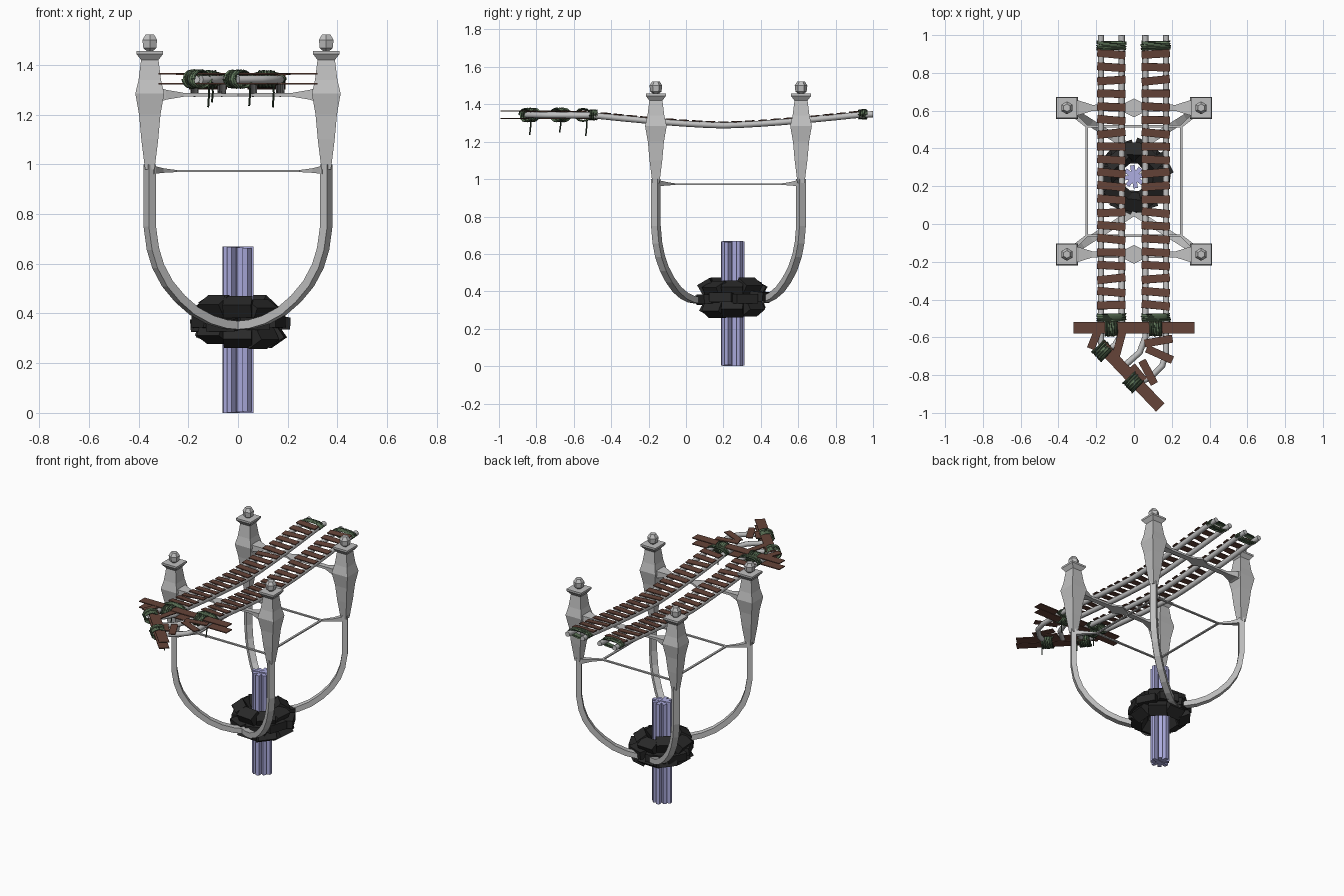
import bpy, bmesh, math, random
from mathutils import Vector, Matrix

random.seed(4)
if "Cube" in bpy.data.objects:
    bpy.data.objects.remove(bpy.data.objects["Cube"])


def material(name, rgb):
    m = bpy.data.materials.new(name)
    m.use_nodes = True
    m.diffuse_color = (*rgb, 1)
    m.node_tree.nodes["Principled BSDF"].inputs["Base Color"].default_value = (*rgb, 1)
    return m


GREY = material("pale grey", (0.53, 0.53, 0.53))
BROWN = material("brown wood", (0.13, 0.057, 0.04))
DARK = material("dark stone", (0.022, 0.022, 0.022))
LILAC = material("lilac crystal", (0.42, 0.42, 0.75))
GREEN = material("green rope", (0.13, 0.2, 0.11))
DEEP = material("dark green rope", (0.035, 0.06, 0.035))
X, Y, Z = Vector((1, 0, 0)), Vector((0, 1, 0)), Vector((0, 0, 1))
MID = 0.227      # centre of the four posts along y
CORE = 0.25      # centre of the crystal along y
CORNERS = [(sx, sy) for sx in (-1, 1) for sy in (-1, 1)]


def finish(bm, name, mat):
    bmesh.ops.recalc_face_normals(bm, faces=bm.faces)
    me = bpy.data.meshes.new(name)
    bm.to_mesh(me)
    bm.free()
    me.materials.append(mat)
    ob = bpy.data.objects.new(name, me)
    bpy.context.collection.objects.link(ob)
    return ob


def loft(name, sections, u, v, mat, sides=4):
    """Skin polygons given as (centre, half size along u, half size along v)."""
    bm = bmesh.new()
    k = 1 / math.cos(math.pi / sides) if sides == 4 else 1
    rings = []
    for c, a, b in sections:
        ring = []
        for i in range(sides):
            t = math.tau * (i + 0.5) / sides
            ring.append(bm.verts.new(Vector(c) + u * a * k * math.cos(t) + v * b * k * math.sin(t)))
        rings.append(ring)
    for r, s in zip(rings, rings[1:]):
        for i in range(sides):
            j = (i + 1) % sides
            bm.faces.new((r[i], r[j], s[j], s[i]))
    bm.faces.new(rings[0])
    bm.faces.new(rings[-1])
    return finish(bm, name, mat)


def box(name, centre, size, mat, rot=None):
    bm = bmesh.new()
    m = Matrix.Translation(centre) @ (rot or Matrix()) @ Matrix.Diagonal((*size, 1))
    bmesh.ops.create_cube(bm, size=1, matrix=m)
    return finish(bm, name, mat)


def tube(name, pts, radius, mat, res=1):
    cu = bpy.data.curves.new(name, "CURVE")
    cu.dimensions = "3D"
    cu.bevel_depth, cu.bevel_resolution, cu.use_fill_caps = radius, res, True
    sp = cu.splines.new("POLY")
    sp.points.add(len(pts) - 1)
    for p, co in zip(sp.points, pts):
        p.co = (*co, 1)
    cu.materials.append(mat)
    ob = bpy.data.objects.new(name, cu)
    bpy.context.collection.objects.link(ob)
    bpy.ops.object.select_all(action="DESELECT")
    ob.select_set(True)
    bpy.context.view_layer.objects.active = ob
    bpy.ops.object.convert(target="MESH")
    bpy.ops.object.shade_smooth_by_angle(angle=math.radians(50))


def coil(name, centre, angle, wide, tall, length, turns):
    """Two interleaved ropes wound round an axis lying flat at the given angle."""
    axis = Vector((math.cos(angle), math.sin(angle), 0))
    side = Vector((-axis.y, axis.x, 0))
    for phase, mat in ((0, GREEN), (math.pi, DEEP)):
        pts = []
        for i in range(turns * 12 + 1):
            t = math.tau * i / 12
            wob = 1 + random.uniform(-0.06, 0.06)
            along = length * (i / (turns * 12) - 0.5)
            pts.append(Vector(centre) + axis * along
                       + side * wide * wob * math.cos(t + phase) + Z * tall * wob * math.sin(t + phase))
        tube(name, pts, length / turns * 0.33, mat, 0)


# Four posts with caps and finials, and their curved arms
POST = [(0.98, 0.019), (1.1, 0.034), (1.2, 0.043), (1.285, 0.058), (1.34, 0.045),
        (1.42, 0.035), (1.445, 0.054), (1.457, 0.054)]
FINIAL = [(1.457, 0.016), (1.468, 0.03), (1.5, 0.034), (1.522, 0.02)]
ARM = [(1.0, 0), (0.75, 0), (0.66, 0.035), (0.59, 0.095), (0.52, 0.2), (0.46, 0.34),
       (0.41, 0.5), (0.375, 0.68), (0.357, 0.85), (0.352, 1)]
for sx, sy in CORNERS:
    px, py = 0.355 * sx, MID + 0.388 * sy
    loft("post", [((px, py, z), r, r) for z, r in POST], X, Y, GREY)
    loft("post_finial", [((px, py, z), r, r) for z, r in FINIAL], X, Y, GREY, 6)
    path = [Vector((px * (1 - f), py - sy * 0.225 * f, z)) for z, f in ARM]
    flat = Vector((-px, -sy * 0.225, 0)).normalized()
    normal = flat.cross(Z)
    bm = bmesh.new()
    rings = []
    for i, p in enumerate(path):
        t = (path[min(i + 1, len(path) - 1)] - path[max(i - 1, 0)]).normalized()
        out = t.cross(normal)
        rings.append([bm.verts.new(p + normal * 0.02 * a + out * 0.017 * b)
                      for a, b in ((-1, -1), (1, -1), (1, 1), (-1, 1))])
    for r, s in zip(rings, rings[1:]):
        for i in range(4):
            bm.faces.new((r[i], r[i - 1], s[i - 1], s[i]))
    bm.faces.new(rings[0])
    bm.faces.new(rings[-1])
    finish(bm, "curved_arm", GREY)
    # Tapered bracket leading to the tie frame
    knee = Vector((0.25 * sx, MID + 0.29 * sy, 0.973))
    loft("tie_bracket", [((px * 0.98, py, 0.978), 0.02, 0.016), ((px * 0.86, py - sy * 0.05, 0.975), 0.011, 0.009),
                         (knee, 0.007, 0.004)], normal, Z, GREY)

# Thin tie frame
for s in (-1, 1):
    loft("side_tie", [((0.25 * s, MID + 0.29 * e, 0.973), 0.007, 0.004) for e in (-1, 1)], X, Z, GREY)
    loft("cross_tie", [((0.25 * e, MID + 0.29 * s, 0.973), 0.007, 0.004) for e in (-1, 1)], Y, Z, GREY)

# Crossbars carrying the tracks
BAR = [(0.33, 0.045, 0.035), (0.29, 0.038, 0.02), (0.22, 0.016, 0.008), (0.06, 0.02, 0.006), (0, 0.05, 0.006)]
for s in (-1, 1):
    half = [((-x, MID + 0.388 * s, 1.28), w, h) for x, w, h in BAR]
    other = [((-c[0], c[1], c[2]), w, h) for c, w, h in reversed(half[:-1])]
    loft("crossbar", half + other, Y, Z, GREY)

# Ribbed crystal column
for i in range(4):
    box("crystal_rib", (0, CORE, 0.335), (0.122 - 0.006 * (i % 2), 0.024, 0.67 - 0.004 * i), LILAC,
        Matrix.Rotation(math.radians(45 * i + 8), 4, "Z"))

# Ring of rough stone blocks: (radius, height, size, tilt)
TIERS = [(0.125, 0.415, (0.075, 0.115, 0.075), -28), (0.15, 0.365, (0.075, 0.125, 0.05), 0),
         (0.13, 0.32, (0.075, 0.115, 0.075), 28)]
for tier, (radius, z, size, tilt) in enumerate(TIERS):
    for i in range(8):
        a = math.tau * (i + 0.5 * (tier % 2)) / 8
        r = radius + random.uniform(-0.012, 0.012)
        rot = (Matrix.Rotation(a + random.uniform(-0.12, 0.12), 4, "Z")
               @ Matrix.Rotation(math.radians(-tilt + random.uniform(-8, 8)), 4, "Y"))
        box("stone_block", (r * math.cos(a), CORE + r * math.sin(a), z + random.uniform(-0.012, 0.012)),
            size, DARK, rot)


# Sagging twin tracks
def sag(y):
    return 1.287 + 0.06 * min(1, abs(y - 0.2) / 0.75) ** 1.4


ENDS = {-0.175: [(-0.175, -0.6), (-0.17, -0.68)],
        -0.065: [(-0.065, -0.58), (-0.1, -0.64), (-0.15, -0.68)],
        0.06: [(0.06, -0.6), (0.03, -0.68), (-0.05, -0.75)],
        0.17: [(0.17, -0.68), (0.15, -0.75), (0.09, -0.81), (0, -0.85)]}
for x, end in ENDS.items():
    ys = [1 - 0.1 * i for i in range(16)]
    tube("track_rail", [(x, y, sag(y)) for y in ys] + [(a, b, 1.342) for a, b in end], 0.0165, GREY, 2)

for x in (-0.12, 0.115):
    for i in range(20):
        y = 0.9 - 0.07 * i
        pitch = math.atan2(sag(y + 0.02) - sag(y - 0.02), 0.04)
        rot = Matrix.Rotation(random.uniform(-0.11, 0.11), 4, "Z") @ Matrix.Rotation(pitch, 4, "X")
        box("track_plank", (x, y, sag(y) + 0.018), (0.15, 0.042, 0.006), BROWN, rot)

# Loose planks at the broken end: (x, y, length, angle)
for x, y, length, deg in [(-0.205, -0.6, 0.13, 68), (-0.08, -0.64, 0.15, 75), (0.13, -0.62, 0.15, 10),
                          (0.135, -0.69, 0.15, -24), (0.075, -0.785, 0.14, -62), (0.02, -0.79, 0.1, -50)]:
    box("loose_plank", (x, y, 1.362), (length, 0.042, 0.006), BROWN, Matrix.Rotation(math.radians(deg), 4, "Z"))

# Paired boards clamping the broken end
DIAG = math.atan2(-0.325, 0.31)
for z in (1.325, 1.364):
    box("cross_board", (0, -0.55, z), (0.64, 0.06, 0.006), BROWN)
    box("diagonal_board", (-0.02, -0.805, z), (0.46, 0.062, 0.006), BROWN, Matrix.Rotation(DIAG, 4, "Z"))

# Rope lashings
for x in (-0.12, 0.115):
    coil("track_lashing", (x, 0.945, sag(0.945)), math.pi / 2, 0.074, 0.024, 0.045, 4)
    coil("track_lashing", (x, -0.495, 1.343), math.pi / 2, 0.074, 0.026, 0.04, 4)
    coil("board_lashing", (x, -0.55, 1.343), 0, 0.042, 0.032, 0.065, 5)
for x, y in ((-0.165, -0.67), (0, -0.835)):
    coil("diagonal_lashing", (x, y, 1.343), DIAG, 0.046, 0.034, 0.07, 5)

# Dangling rope ends
for x, y, low in ((-0.12, -0.53, 1.23), (0.14, -0.53, 1.23), (-0.105, -0.67, 1.25), (0.045, -0.83, 1.235)):
    tube("rope_end", [(x, y, 1.33), (x + 0.004, y, 1.29), (x, y - 0.006, low)], 0.004, DEEP, 0)
